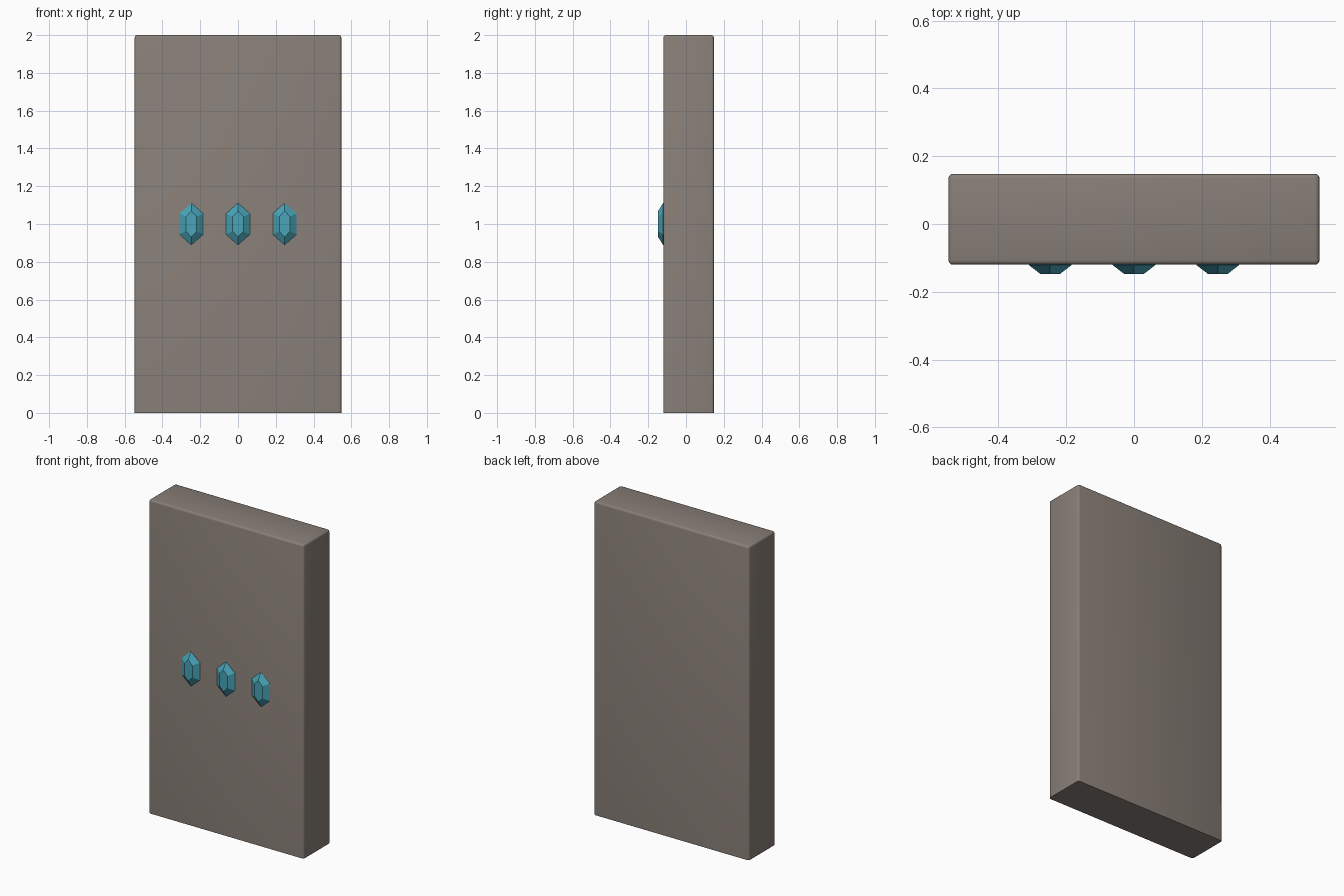
import bpy, bmesh, math

if "Cube" in bpy.data.objects:
    bpy.data.objects.remove(bpy.data.objects["Cube"])


def material(name, rgb):
    m = bpy.data.materials.new(name)
    m.diffuse_color = (*rgb, 1)
    m.use_nodes = True
    m.node_tree.nodes["Principled BSDF"].inputs["Base Color"].default_value = m.diffuse_color
    return m


def add_object(name, bm, mat):
    bmesh.ops.recalc_face_normals(bm, faces=bm.faces[:])
    me = bpy.data.meshes.new(name)
    bm.to_mesh(me)
    bm.free()
    me.materials.append(mat)
    ob = bpy.data.objects.new(name, me)
    bpy.context.collection.objects.link(ob)
    return ob


stone = material("warm grey stone", (0.246, 0.209, 0.184))
crystal = material("teal crystal", (0.065, 0.366, 0.47))

# Slab: box with softened edges everywhere but the base
W, BACK, FRONT, H = 0.547, 0.148, -0.12, 2.0
bm = bmesh.new()
bmesh.ops.create_cube(bm, size=1)
for v in bm.verts:
    v.co = (v.co.x * 2 * W, BACK if v.co.y > 0 else FRONT, H if v.co.z > 0 else 0)
edges = [e for e in bm.edges if max(v.co.z for v in e.verts) > 1]
bmesh.ops.bevel(bm, geom=edges, offset=0.013, segments=3, profile=0.5, affect='EDGES')
slab = add_object("slab", bm, stone)
bpy.context.view_layer.objects.active = slab
slab.select_set(True)
bpy.ops.object.shade_smooth_by_angle(angle=math.radians(35))


# Gems: elongated hexagons stepping in to a smaller flat hexagon
def hexagon(bm, cx, y, w, shoulder, tip):
    pts = [(0, tip), (w, shoulder), (w, -shoulder),
           (0, -tip), (-w, -shoulder), (-w, shoulder)]
    return [bm.verts.new((cx + x, y, 1.0 + z)) for x, z in pts]


for i, name in enumerate(("left_gem", "middle_gem", "right_gem")):
    cx = (i - 1) * 0.247
    bm = bmesh.new()
    rings = [hexagon(bm, cx, -0.115, 0.063, 0.055, 0.111),
             hexagon(bm, cx, -0.121, 0.063, 0.055, 0.111),
             hexagon(bm, cx, -0.148, 0.028, 0.039, 0.069)]
    for a, b in zip(rings, rings[1:]):
        for k in range(6):
            n = (k + 1) % 6
            bm.faces.new((a[k], a[n], b[n], b[k]))
    bm.faces.new(rings[0])
    bm.faces.new(rings[-1])
    add_object(name, bm, crystal)
